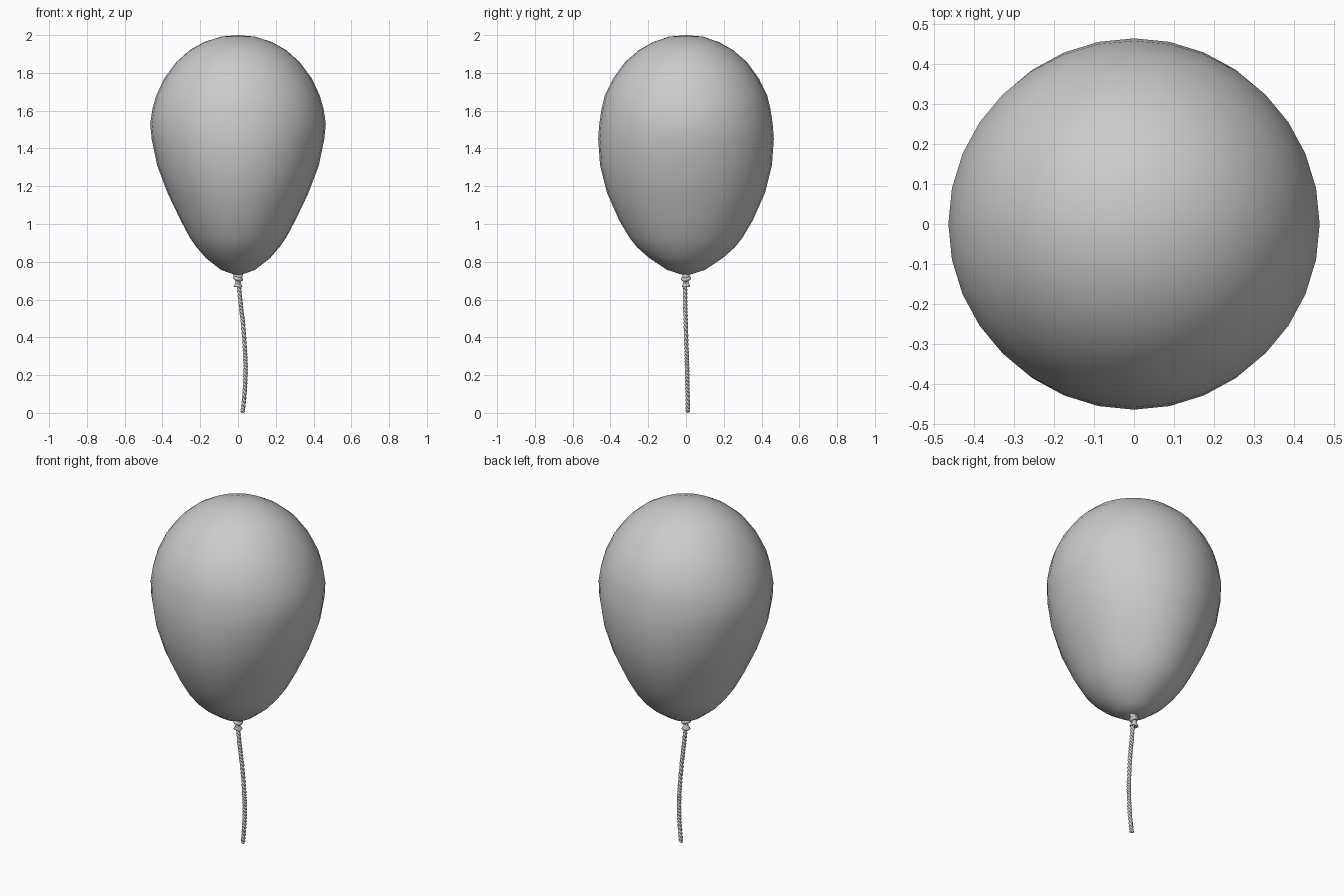
import bpy, bmesh
from math import sin, cos, pi
from mathutils import Vector

if "Cube" in bpy.data.objects:
    bpy.data.objects.remove(bpy.data.objects["Cube"])


def loft(name, rings, segs=32, top=None, bottom=None):
    """Stack elliptical rings (z, rx, ry) from top to bottom."""
    bm = bmesh.new()
    loops = [[bm.verts.new((rx * cos(2 * pi * i / segs), ry * sin(2 * pi * i / segs), z))
              for i in range(segs)] for z, rx, ry in rings]
    for a, b in zip(loops, loops[1:]):
        for i in range(segs):
            j = (i + 1) % segs
            bm.faces.new((a[i], b[i], b[j], a[j]))
    for z, loop in ((top, loops[0]), (bottom, loops[-1])):
        if z is not None:
            tip = bm.verts.new((0, 0, z))
            for i in range(segs):
                bm.faces.new((tip, loop[i], loop[(i + 1) % segs]))
    bmesh.ops.recalc_face_normals(bm, faces=bm.faces)
    for f in bm.faces:
        f.smooth = True
    me = bpy.data.meshes.new(name)
    bm.to_mesh(me)
    bm.free()
    ob = bpy.data.objects.new(name, me)
    bpy.context.collection.objects.link(ob)
    return ob


# Balloon body: egg that tapers more in x than in y
loft("balloon_body", [
    (1.992, .09, .09), (1.963, .18, .175), (1.92, .256, .25), (1.857, .327, .323),
    (1.77, .391, .386), (1.68, .433, .43), (1.61, .453, .447), (1.53, .465, .459),
    (1.45, .457, .465), (1.31, .428, .455), (1.164, .373, .418), (1.02, .304, .354),
    (.926, .254, .298), (.878, .22, .26), (.82, .17, .195), (.757, .09, .10),
], top=2.0, bottom=.725)

# Neck and flared lip below the knot
loft("balloon_neck", [
    (.735, .026, .02), (.715, .022, .016), (.697, .012, .012), (.686, .013, .013),
    (.676, .021, .021), (.669, .024, .022), (.666, .02, .018),
], segs=16, top=.735, bottom=.672)

# Tied knot
bpy.ops.mesh.primitive_torus_add(major_radius=.017, minor_radius=.010, major_segments=20,
                                 minor_segments=10, location=(0, 0, .711),
                                 rotation=(.15, .3, 0))
bpy.context.object.name = "knot"
bpy.ops.object.shade_smooth()

# String: two strands twisted round a gently curved path
path = [Vector(p) for p in ((.003, -.005, .69), (.014, -.004, .58), (.027, -.001, .466),
                            (.037, .003, .33), (.040, .006, .23), (.036, .008, .12),
                            (.025, .010, .006))]


def path_point(t):
    f = t * (len(path) - 1)
    i = min(int(f), len(path) - 2)
    u = f - i
    p0, p1, p2, p3 = (path[max(i - 1, 0)], path[i], path[i + 1],
                      path[min(i + 2, len(path) - 1)])
    return .5 * (2 * p1 + (p2 - p0) * u + (2 * p0 - 5 * p1 + 4 * p2 - p3) * u * u
                 + (3 * p1 - p0 - 3 * p2 + p3) * u ** 3)


STEPS, TURNS = 240, 18
for s in range(2):
    cu = bpy.data.curves.new("string_strand", 'CURVE')
    cu.dimensions = '3D'
    cu.bevel_depth = .0068
    cu.bevel_resolution = 2
    cu.use_fill_caps = True
    sp = cu.splines.new('POLY')
    sp.points.add(STEPS)
    for k in range(STEPS + 1):
        a = 2 * pi * TURNS * k / STEPS + pi * s
        p = path_point(k / STEPS) + .0055 * Vector((cos(a), sin(a), 0))
        sp.points[k].co = (*p, 1)
    sp.use_smooth = True
    bpy.context.collection.objects.link(bpy.data.objects.new("string_strand", cu))
